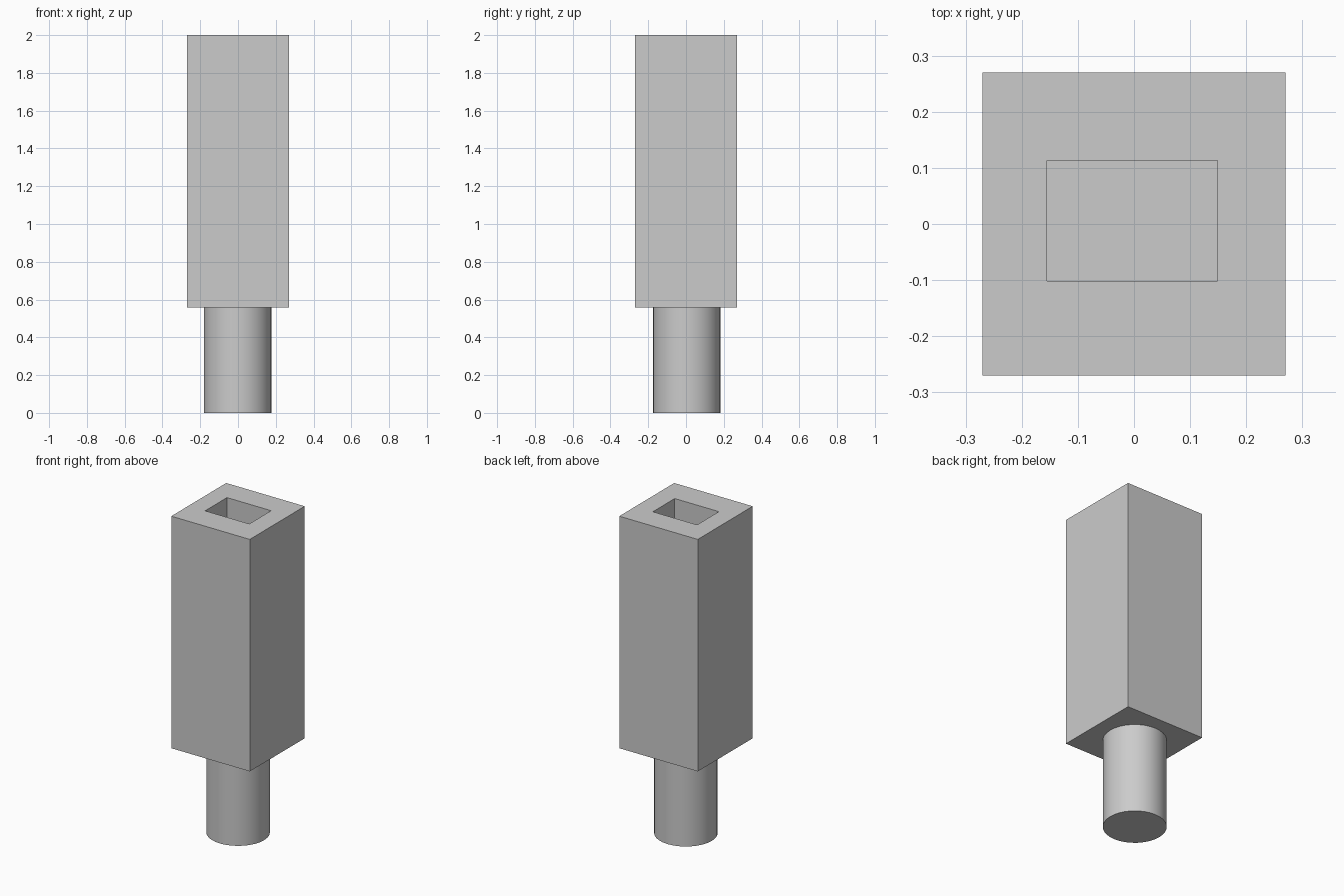
import bpy
import bmesh
from mathutils import Matrix, Vector

cube = bpy.data.objects.get("Cube")
if cube:
    bpy.data.objects.remove(cube, do_unlink=True)

GREY = (0.6, 0.6, 0.6, 1)
grey = bpy.data.materials.new("plain grey")
grey.use_nodes = True
grey.diffuse_color = GREY
grey.node_tree.nodes["Principled BSDF"].inputs["Base Color"].default_value = GREY

SHOULDER = 0.557   # height where the peg meets the body
TOP = 2.0
SOCKET_DEPTH = 0.56


def add_object(name, bm):
    mesh = bpy.data.meshes.new(name)
    bm.to_mesh(mesh)
    bm.free()
    mesh.materials.append(grey)
    obj = bpy.data.objects.new(name, mesh)
    bpy.context.collection.objects.link(obj)
    return obj


def box(name, low, high):
    low, high = Vector(low), Vector(high)
    bm = bmesh.new()
    place = Matrix.Translation((low + high) / 2) @ Matrix.Diagonal((*(high - low), 1))
    bmesh.ops.create_cube(bm, size=1, matrix=place)
    return add_object(name, bm)


# Square body with a rectangular blind socket in its top
body = box("square_body", (-0.27, -0.27, SHOULDER), (0.27, 0.27, TOP))
cutter = box("socket_cutter", (-0.155, -0.102, TOP - SOCKET_DEPTH), (0.149, 0.113, TOP + 0.1))
cutter.hide_render = True
cutter.hide_viewport = True
cut = body.modifiers.new("socket", "BOOLEAN")
cut.operation = "DIFFERENCE"
cut.solver = "EXACT"
cut.object = cutter

# Round peg below the body
bm = bmesh.new()
bmesh.ops.create_cone(bm, cap_ends=True, segments=32, radius1=0.179, radius2=0.179,
                      depth=SHOULDER, matrix=Matrix.Translation((-0.002, 0.004, SHOULDER / 2)))
peg = add_object("round_peg", bm)
bpy.ops.object.select_all(action="DESELECT")
peg.select_set(True)
bpy.context.view_layer.objects.active = peg
bpy.ops.object.shade_smooth_by_angle()
